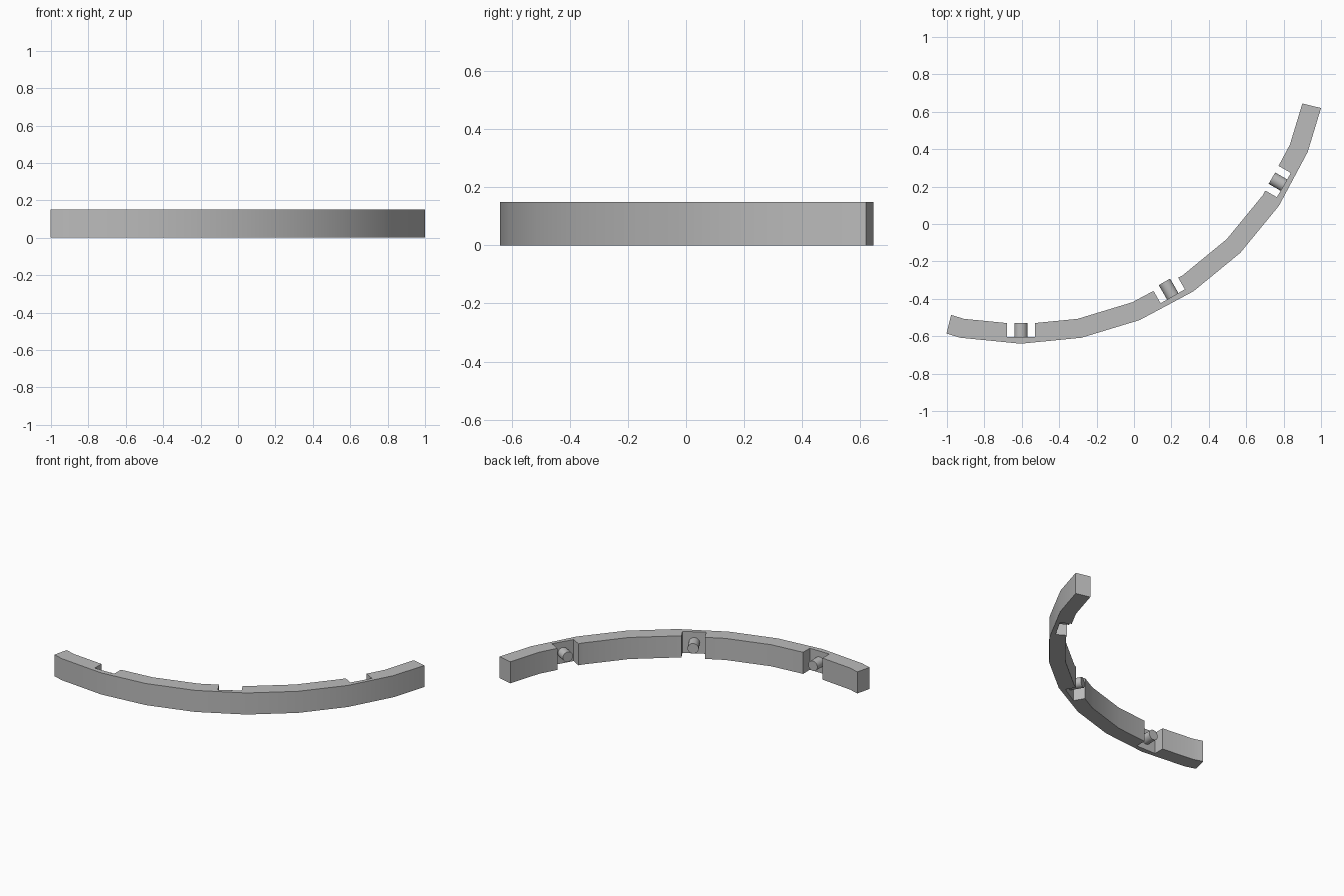
import bpy, bmesh, math
from mathutils import Vector, Matrix

cube = bpy.data.objects.get("Cube")
if cube:
    bpy.data.objects.remove(cube, do_unlink=True)

CENTRE = Vector((-0.605, 1.02, 0))
OUTER, INNER, NOTCH = 1.66, 1.557, 1.624   # radii
HEIGHT, HALF_NOTCH, PEG_R = 0.15, 0.075, 0.035
STEP = 11.25                               # one facet of the ring
START, END = -103.9, -14.0
PEGS = ((-90, 1.55), (-60, 1.535), (-30, 1.55))   # angle, inner end radius

grey = bpy.data.materials.new("plain grey")
grey.use_nodes = True
grey.diffuse_color = (0.5, 0.5, 0.5, 1)
grey.node_tree.nodes["Principled BSDF"].inputs["Base Color"].default_value = (0.5, 0.5, 0.5, 1)


def polar(radius, angle):
    a = math.radians(angle)
    return CENTRE + Vector((math.cos(a), math.sin(a), 0)) * radius


def on_ring(radius, angle):
    """Point on the faceted ring, on the straight chord at this angle."""
    off = angle % STEP - STEP / 2
    return polar(radius * math.cos(math.radians(STEP / 2)) / math.cos(math.radians(off)), angle)


def finish(name, bm):
    bmesh.ops.recalc_face_normals(bm, faces=bm.faces)
    mesh = bpy.data.meshes.new(name)
    bm.to_mesh(mesh)
    bm.free()
    obj = bpy.data.objects.new(name, mesh)
    bpy.context.collection.objects.link(obj)
    mesh.materials.append(grey)
    bpy.ops.object.select_all(action="DESELECT")
    obj.select_set(True)
    bpy.context.view_layer.objects.active = obj
    bpy.ops.object.shade_smooth_by_angle(angle=math.radians(30))


# Curved bar: outer edge, then inner edge walked back with the notches
grid = [i * STEP for i in range(-9, -1)]
outline = [on_ring(OUTER, a) for a in [START] + grid + [END]]
half = math.degrees(math.atan(HALF_NOTCH / INNER))
inner = [(a, [on_ring(INNER, a)]) for a in [START] + grid + [END]
         if all(abs(a - p) > half for p, _ in PEGS)]
for angle, _ in PEGS:
    side = polar(1, angle + 90) - CENTRE
    floor = polar(NOTCH, angle)
    inner.append((angle, [on_ring(INNER, angle + half), floor + side * HALF_NOTCH,
                          floor - side * HALF_NOTCH, on_ring(INNER, angle - half)]))
for _, points in sorted(inner, key=lambda item: -item[0]):
    outline += points

bm = bmesh.new()
base = bm.faces.new([bm.verts.new(p) for p in outline])
top = bmesh.ops.extrude_face_region(bm, geom=[base], use_keep_orig=True)["geom"]
bmesh.ops.translate(bm, vec=(0, 0, HEIGHT), verts=[v for v in top if isinstance(v, bmesh.types.BMVert)])
finish("curved_bar", bm)

# Round pegs standing on the notch floors
for number, (angle, tip) in enumerate(PEGS, 1):
    end = NOTCH + 0.008
    place = (Matrix.Translation(polar((tip + end) / 2, angle) + Vector((0, 0, HEIGHT / 2)))
             @ Matrix.Rotation(math.radians(angle), 4, "Z") @ Matrix.Rotation(math.pi / 2, 4, "Y"))
    bm = bmesh.new()
    bmesh.ops.create_cone(bm, cap_ends=True, segments=32, radius1=PEG_R, radius2=PEG_R,
                          depth=end - tip, matrix=place)
    finish(f"peg_{number}", bm)
